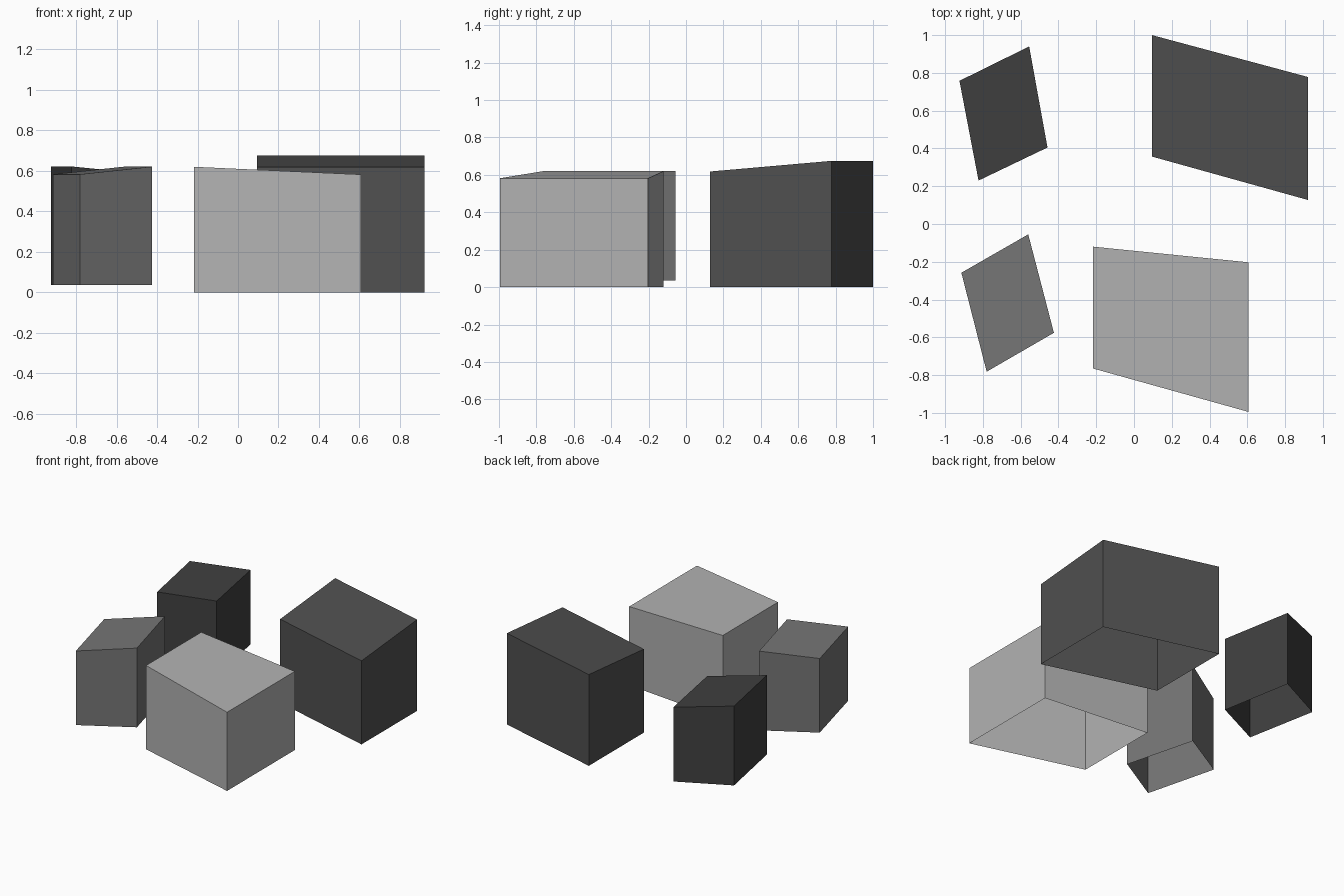
import bpy, bmesh

if "Cube" in bpy.data.objects:
    bpy.data.objects.remove(bpy.data.objects["Cube"])


def open_block(name, footprint, base, tops, grey):
    """Thin-shelled block, open underneath; footprint corners run counter-clockwise."""
    bm = bmesh.new()
    low = [bm.verts.new((x, y, base)) for x, y in footprint]
    high = [bm.verts.new((x, y, z)) for (x, y), z in zip(footprint, tops)]
    bm.faces.new(high)
    for i in range(4):
        j = (i + 1) % 4
        bm.faces.new((low[i], low[j], high[j], high[i]))
    mesh = bpy.data.meshes.new(name)
    bm.to_mesh(mesh)
    bm.free()
    mat = bpy.data.materials.new(name + "_grey")
    mat.diffuse_color = (grey, grey, grey, 1)
    mat.use_nodes = True
    mat.node_tree.nodes["Principled BSDF"].inputs["Base Color"].default_value = mat.diffuse_color
    mesh.materials.append(mat)
    obj = bpy.data.objects.new(name, mesh)
    bpy.context.collection.objects.link(obj)


# Corner order: front left, front right, back right, back left
# Large blocks, standing on the ground
open_block("large_front_block",
           [(-0.217, -0.765), (0.607, -0.995), (0.607, -0.203), (-0.217, -0.12)],
           0.0, (0.62, 0.582, 0.582, 0.62), 0.45)
open_block("large_back_block",
           [(0.095, 0.357), (0.922, 0.127), (0.922, 0.778), (0.095, 1.0)],
           0.0, (0.618, 0.618, 0.675, 0.675), 0.08)

# Small blocks, raised slightly
open_block("small_front_block",
           [(-0.78, -0.782), (-0.424, -0.576), (-0.56, -0.055), (-0.914, -0.258)],
           0.035, (0.583, 0.621, 0.621, 0.583), 0.18)
open_block("small_back_block",
           [(-0.823, 0.23), (-0.458, 0.405), (-0.555, 0.94), (-0.924, 0.758)],
           0.035, (0.622, 0.585, 0.585, 0.622), 0.05)
